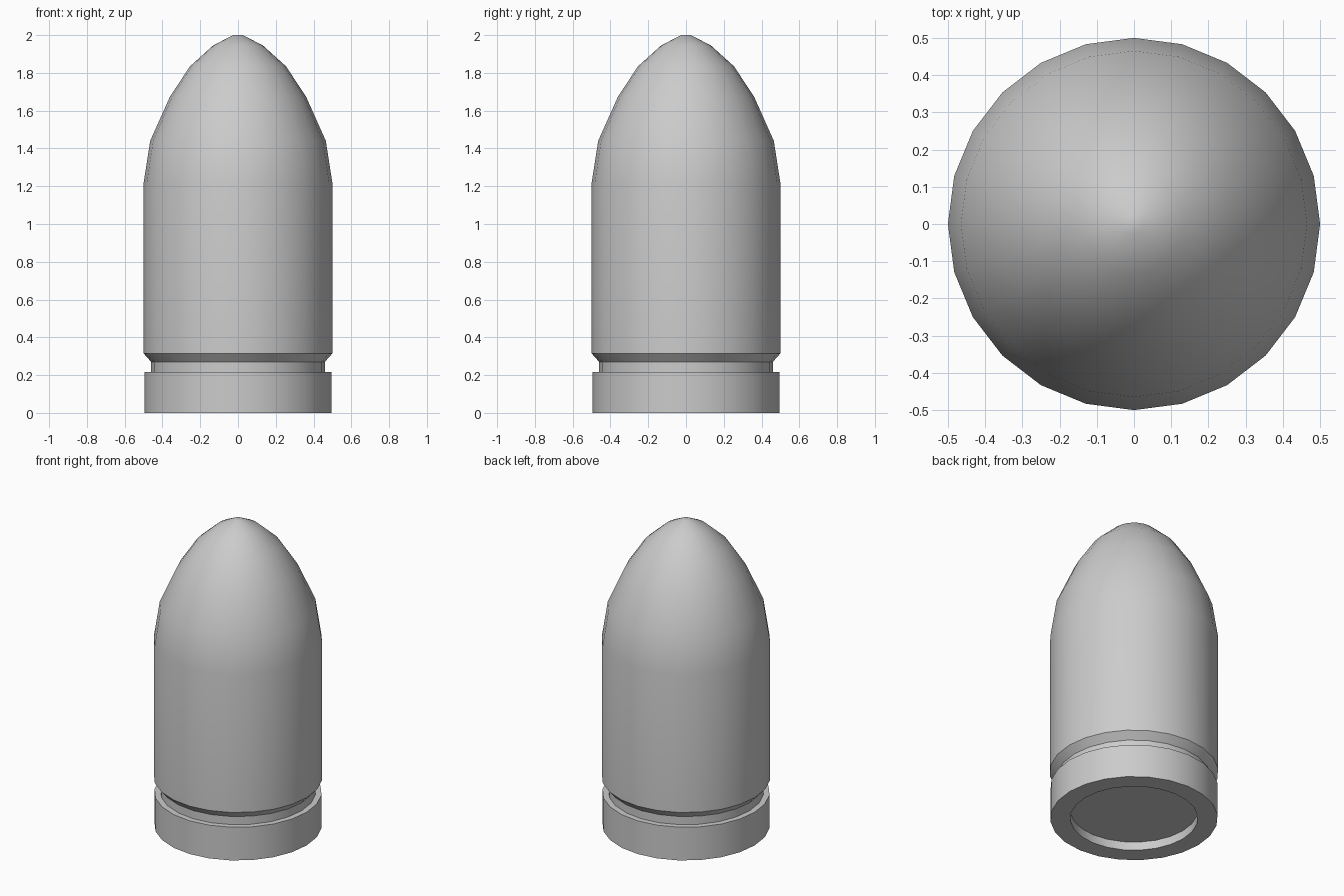
import bpy, bmesh
from math import cos, sin, tau, radians

if "Cube" in bpy.data.objects:
    bpy.data.objects.remove(bpy.data.objects["Cube"])

SIDES = 24


def lathe(name, profile):
    """Revolve (radius, height) points around z; radius 0 makes a pole."""
    bm = bmesh.new()
    rings = []
    for r, z in profile:
        if r == 0:
            rings.append([bm.verts.new((0, 0, z))] * SIDES)
        else:
            rings.append([bm.verts.new((r * cos(tau * i / SIDES), r * sin(tau * i / SIDES), z))
                          for i in range(SIDES)])
    for low, high in zip(rings, rings[1:]):
        for i in range(SIDES):
            j = (i + 1) % SIDES
            corners = list(dict.fromkeys((low[i], low[j], high[j], high[i])))
            bm.faces.new(corners)
    bmesh.ops.recalc_face_normals(bm, faces=bm.faces)
    mesh = bpy.data.meshes.new(name)
    bm.to_mesh(mesh)
    bm.free()
    obj = bpy.data.objects.new(name, mesh)
    bpy.context.collection.objects.link(obj)
    bpy.ops.object.select_all(action='DESELECT')
    obj.select_set(True)
    bpy.context.view_layer.objects.active = obj
    bpy.ops.object.shade_smooth_by_angle(angle=radians(30))
    return obj


# Recessed base, extractor groove, straight casing and pointed nose
lathe("shell_body", [
    (0, 0.055), (0.378, 0.055), (0.378, 0), (0.496, 0),
    (0.496, 0.217), (0.46, 0.217), (0.46, 0.27), (0.5, 0.315),
    (0.5, 1.215), (0.465, 1.44), (0.36, 1.675), (0.254, 1.835),
    (0.132, 1.945), (0.026, 2.0), (0, 2.0),
])
